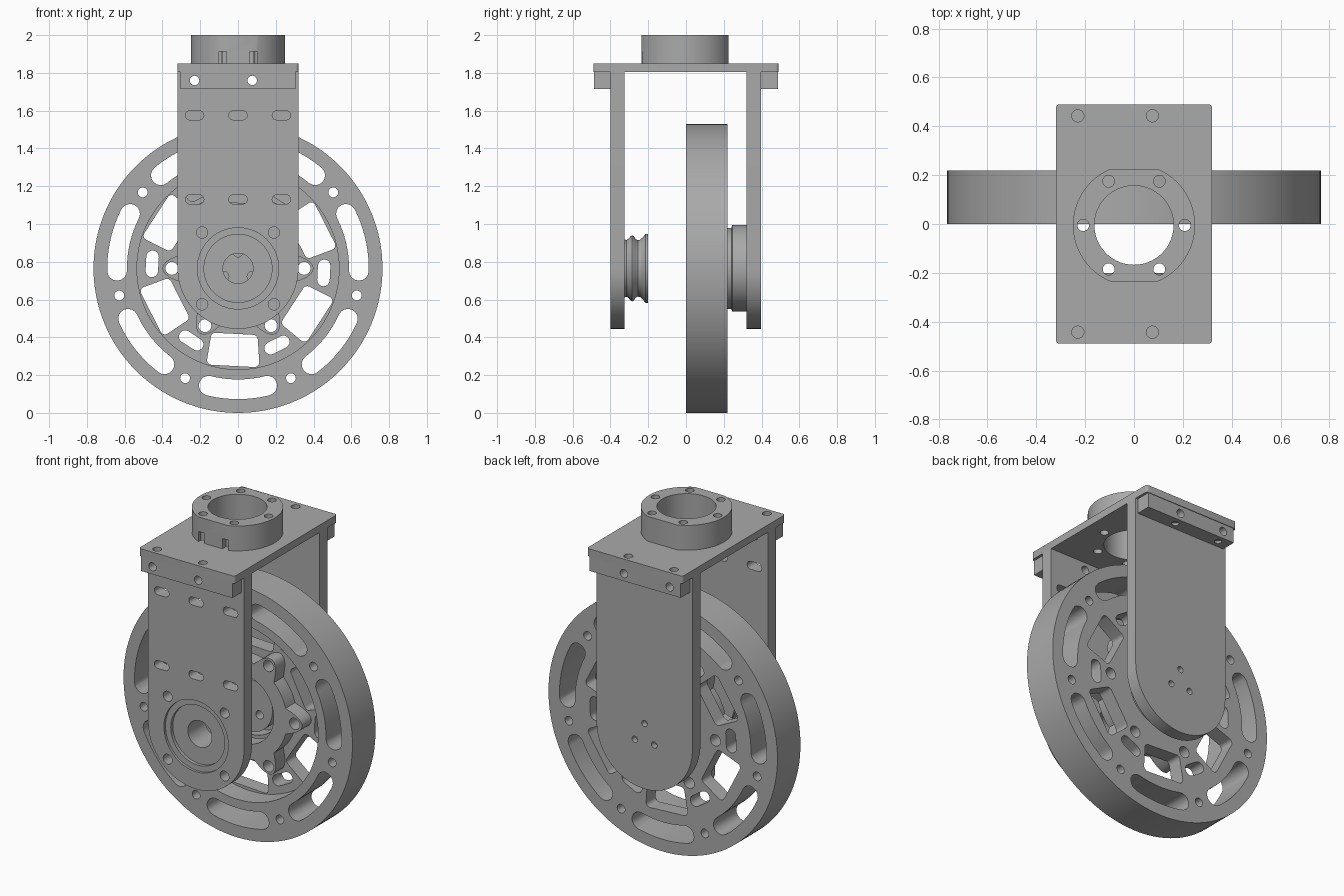
import bpy, bmesh, math
from math import sin, cos, pi, radians

if "Cube" in bpy.data.objects:
    bpy.data.objects.remove(bpy.data.objects["Cube"])

GREY = (0.4, 0.4, 0.4, 1)
mat = bpy.data.materials.new("machined grey")
mat.use_nodes = True
mat.diffuse_color = GREY
mat.node_tree.nodes["Principled BSDF"].inputs["Base Color"].default_value = GREY
HUB = 0.765  # axle height


def make(name, bm):
    bmesh.ops.recalc_face_normals(bm, faces=bm.faces)
    me = bpy.data.meshes.new(name)
    bm.to_mesh(me)
    bm.free()
    me.materials.append(mat)
    ob = bpy.data.objects.new(name, me)
    bpy.context.collection.objects.link(ob)
    return ob


def prism(name, loops, a, b, axis="Y"):
    """Extrude each outline from a to b along Y or Z."""
    bm = bmesh.new()
    for loop in loops:
        def ring(d):
            return [bm.verts.new((u, d, v) if axis == "Y" else (u, v, d)) for u, v in loop]
        lo, hi = ring(a), ring(b)
        bm.faces.new(lo)
        bm.faces.new(hi)
        for i in range(len(lo)):
            j = (i + 1) % len(lo)
            bm.faces.new((lo[i], lo[j], hi[j], hi[i]))
    return make(name, bm)


def lathe(name, profile, n=96):
    """Spin a closed (radius, y) profile about the axle."""
    bm = bmesh.new()
    rings = [[bm.verts.new((r * cos(2 * pi * k / n), y, HUB + r * sin(2 * pi * k / n)))
              for r, y in profile] for k in range(n)]
    m = len(profile)
    for k in range(n):
        p, q = rings[k], rings[(k + 1) % n]
        for i in range(m):
            j = (i + 1) % m
            bm.faces.new((p[i], p[j], q[j], q[i]))
    return make(name, bm)


def cut(ob, *cutters):
    for c in cutters:
        mod = ob.modifiers.new("cut", "BOOLEAN")
        mod.operation, mod.solver, mod.object = "DIFFERENCE", "EXACT", c
        bpy.context.view_layer.update()
        me = bpy.data.meshes.new_from_object(ob.evaluated_get(bpy.context.evaluated_depsgraph_get()))
        ob.modifiers.clear()
        ob.data = me
        bpy.data.objects.remove(c)


# Outline helpers
def circle(x, v, r, n=24):
    return [(x + r * cos(2 * pi * k / n), v + r * sin(2 * pi * k / n)) for k in range(n)]


def arc(x, v, r, a0, a1, n=8):
    return [(x + r * cos(radians(a0 + (a1 - a0) * k / n)),
             v + r * sin(radians(a0 + (a1 - a0) * k / n))) for k in range(n + 1)]


def box(x0, x1, v0, v1):
    return [(x0, v0), (x1, v0), (x1, v1), (x0, v1)]


def obround(x, v, half, r, turn=0):
    t = radians(turn)
    dx, dv = half * cos(t), half * sin(t)
    return (arc(x + dx, v + dv, r, turn - 90, turn + 90)
            + arc(x - dx, v - dv, r, turn + 90, turn + 270))


def polar(r, deg):
    return r * cos(radians(deg)), HUB + r * sin(radians(deg))


def arc_slot(r, mid, half, cap):
    a, b = mid - half, mid + half
    return (arc(0, HUB, r + cap, a, b, 12) + arc(*polar(r, b), cap, b, b + 180)[1:-1]
            + arc(0, HUB, r - cap, b, a, 12) + arc(*polar(r, a), cap, a + 180, a + 360)[1:-1])


def window(mid):
    """Rounded trapezoid between two spokes."""
    c = 0.025
    pts = []
    for r, d, s in ((0.505, -13, -90), (0.505, 13, 0), (0.385, 15, 90), (0.385, -15, 180)):
        pts += arc(*polar(r, mid + d), c, mid + s, mid + s + 90, 5)
    return pts


# Wheel: thick rim with a recessed web
wheel = lathe("wheel", [(0.765, 0), (0.765, 0.22), (0.19, 0.22), (0.19, 0.13), (0.535, 0.13), (0.535, 0)], 128)
seven = [270 + 360 / 7 * k for k in range(7)]
six = [60 * k for k in range(6)]
bolts = [circle(*polar(0.35, a), 0.034) for a in six]
holes = [arc_slot(0.64, a, 14, 0.052) for a in seven]
holes += [circle(*polar(0.645, a + 180 / 7), 0.026) for a in seven]
holes += [window(a + 27) for a in six]
holes += [obround(*polar(0.455, a - 3), 0.038, 0.033, a + 87) for a in six]
cut(wheel, prism("wheel_cutter", holes + bolts, -0.1, 0.4))

# Lobed hub with six bolt bosses
lobes = []
for k in range(144):
    a = 2 * pi * k / 144
    r = 0.3 + 0.1 * max(0, cos(6 * a)) ** 1.2
    lobes.append((r * cos(a), HUB + r * sin(a)))
hub = prism("hub", [lobes], 0.04, 0.135)
cut(hub, prism("hub_cutter", bolts + [circle(0, HUB, 0.21, 64)], -0.1, 0.4))

# Axle boss joined to the back plate
lathe("rear_bearing", [(0.215, 0.215), (0.215, 0.24), (0.229, 0.245), (0.229, 0.322), (0.1, 0.322), (0.1, 0.215)])
axle = prism("axle_disc", [circle(0, HUB, 0.16, 64)], 0.1, 0.322)
tri = [90, 210, 330]
cut(axle, prism("axle_cutter", [circle(*polar(0.085, a), 0.025) for a in tri], 0, 0.18))

# Fork plates with rounded lower ends
plate = [(0.32, 1.805), (-0.32, 1.805)] + arc(0, HUB, 0.32, 180, 360, 48)
lip_x = (-0.23, 0.075)
lip_holes = [circle(x, 1.76, 0.025) for x in (-0.23, 0.075)]
front = prism("front_plate", [plate], -0.4, -0.325)
slots = [obround(x, z, 0.025, 0.024) for x in (-0.23, 0, 0.23) for z in (1.575, 1.13)]
corner = [circle(x, HUB + z, 0.03) for x in (-0.19, 0.19) for z in (-0.19, 0.19)]
cut(front,
    prism("cutter_a", slots + corner + lip_holes + [circle(0, HUB, 0.08, 48)], -0.6, -0.2),
    prism("cutter_b", [circle(0, HUB, 0.215, 64)], -0.6, -0.385),
    prism("cutter_c", [circle(0, HUB, 0.18, 64)], -0.6, -0.365))
back = prism("back_plate", [plate], 0.32, 0.396)
cut(back, prism("cutter_d", lip_holes, 0.2, 0.6),
    prism("cutter_e", [circle(*polar(0.075, a), 0.019) for a in tri], 0.36, 0.6))

# Grooved pulley behind the front plate
lathe("pulley", [(0.08, -0.33), (0.155, -0.33), (0.15, -0.315), (0.158, -0.303), (0.171, -0.293),
                 (0.175, -0.285), (0.171, -0.277), (0.155, -0.266), (0.149, -0.255), (0.152, -0.243),
                 (0.165, -0.228), (0.182, -0.215), (0.182, -0.2), (0.08, -0.2)])

# Mounting lips at the front and back
for name, y0, y1 in (("front_lip", -0.488, -0.4), ("back_lip", 0.396, 0.486)):
    lip = prism(name, [box(-0.305, 0.305, 1.715, 1.806)], y0, y1)
    mid = (y0 + y1) / 2
    cut(lip, prism("cutter_f", lip_holes, y0 - 0.1, y1 + 0.1),
        prism("cutter_g", [circle(x, mid, 0.02) for x in lip_x], 1.6, 1.73, "Z"))

# Top plate with rounded corners
outline = []
for x, y, a in ((0.305, 0.475, 0), (-0.305, 0.475, 90), (-0.305, -0.475, 180), (0.305, -0.475, 270)):
    outline += arc(x, y, 0.015, a, a + 90, 4)
top = prism("top_plate", [outline], 1.805, 1.85, "Z")
bore = circle(0, -0.005, 0.162, 64)
screws = [circle(0.208 * cos(radians(a)), -0.005 + 0.208 * sin(radians(a)), 0.024) for a in six]
corners = [circle(x, y, 0.025) for x in lip_x for y in (-0.443, 0.443)]
cut(top, prism("cutter_h", [bore] + screws + corners, 1.7, 1.95, "Z"))

# Collar: round, with flats at the front and back
ring = [(x, max(-0.235, min(0.223, y))) for x, y in circle(0, -0.005, 0.25, 96)]
half = math.acos(0.23 / 0.25)
ring = []
for base in (0, 180):
    reach = 90 - math.degrees(half)
    ring += arc(0, -0.005, 0.25, base - reach, base + reach, 40)
collar = prism("collar", [ring], 1.85, 2.0, "Z")
cut(collar, prism("cutter_i", [bore] + screws, 1.8, 2.1, "Z"),
    prism("cutter_j", [box(s * 0.08 - 0.02, s * 0.08 + 0.02, -0.3, -0.2) for s in (-1, 1)], 1.8, 1.912, "Z"))

# Smooth curved walls and keep the machined edges sharp
for ob in bpy.context.collection.objects:
    if ob.type == "MESH" and ob.data.materials and ob.data.materials[0] == mat:
        ob.data.shade_smooth()
        ob.data.set_sharp_from_angle(angle=radians(30))
